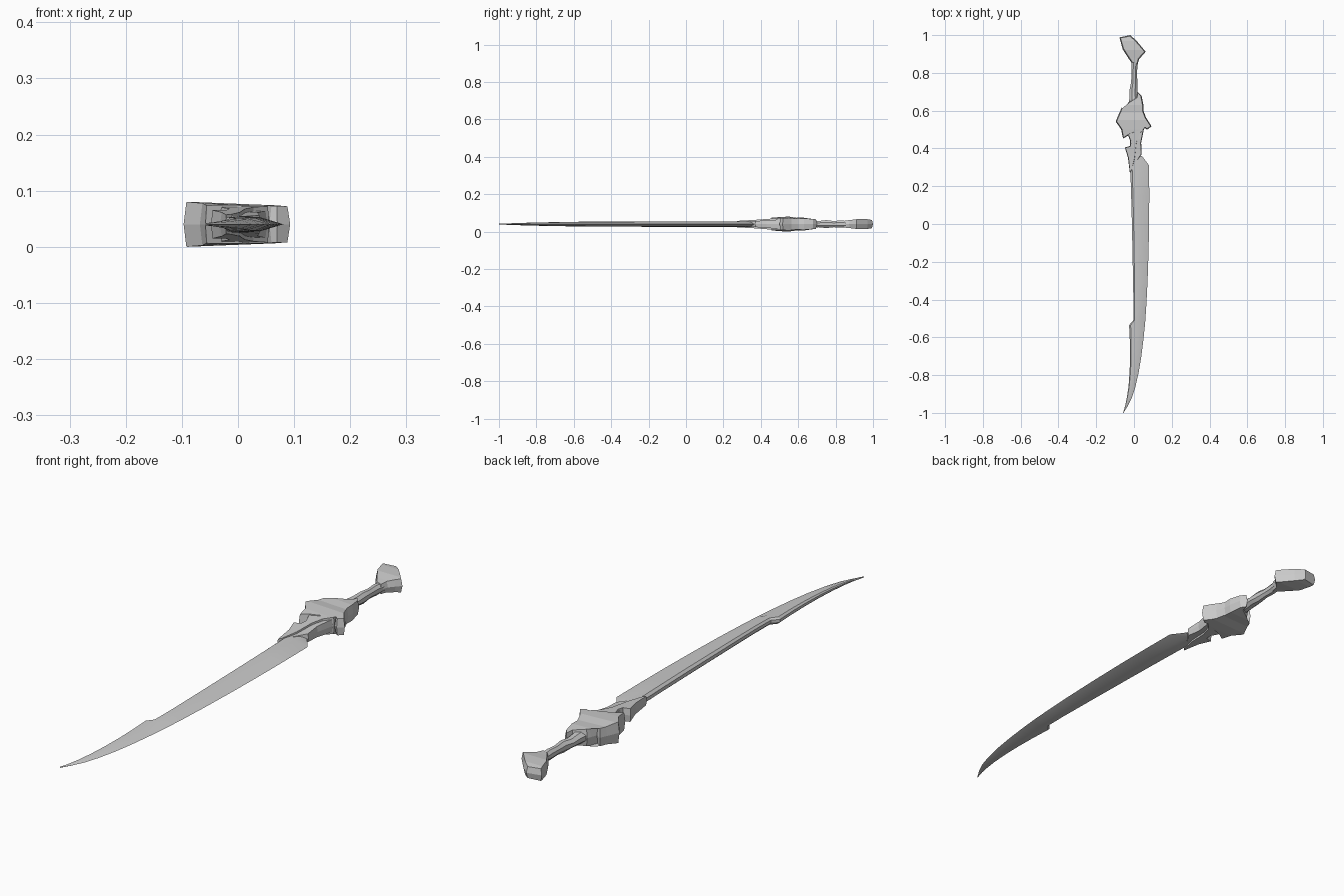
import bpy, bmesh, math
from mathutils import Vector

if "Cube" in bpy.data.objects:
    bpy.data.objects.remove(bpy.data.objects["Cube"])

ZC = 0.04  # mid-plane height of the whole sword


def finish(bm, name, smooth=None):
    bmesh.ops.recalc_face_normals(bm, faces=bm.faces[:])
    bmesh.ops.translate(bm, verts=bm.verts[:], vec=(0, 0, ZC))
    me = bpy.data.meshes.new(name)
    bm.to_mesh(me)
    bm.free()
    ob = bpy.data.objects.new(name, me)
    bpy.context.collection.objects.link(ob)
    if smooth:
        bpy.context.view_layer.objects.active = ob
        ob.select_set(True)
        bpy.ops.object.shade_smooth_by_angle(angle=math.radians(smooth))
        ob.select_set(False)
    return ob


def loft(name, stations, profile, smooth=None):
    """stations: (y, x_left, x_right, half_thickness); profile: (u 0..1, v -1..1)."""
    bm = bmesh.new()
    rings = [[bm.verts.new((xl + u * (xr - xl), y, v * t)) for u, v in profile]
             for y, xl, xr, t in stations]
    n = len(profile)
    for a, b in zip(rings, rings[1:]):
        for i in range(n):
            bm.faces.new((a[i], a[(i + 1) % n], b[(i + 1) % n], b[i]))
    bm.faces.new(rings[0])
    bm.faces.new(rings[-1])
    return finish(bm, name, smooth)


def interp(table, y):
    for (y0, h0), (y1, h1) in zip(table, table[1:]):
        if y <= y1:
            k = max(0, (y - y0) / (y1 - y0))
            return h0 + k * (h1 - h0)
    return table[-1][1]


def slab(name, outline, heights, inset=0.005, tilt=0.0):
    """Plate with a ridged rim; half thickness follows heights (y, h) and tilts with x."""
    pts = [Vector(p) for p in outline]
    n = len(pts)
    area = sum(pts[i - 1].cross(pts[i]) for i in range(n))
    inner = []
    for i, p in enumerate(pts):
        d = (p - pts[i - 1]).normalized() + (pts[(i + 1) % n] - p).normalized()
        d.normalize()
        inner.append(p + Vector((-d.y, d.x)) * math.copysign(inset, area))
    bm = bmesh.new()
    rings = [[bm.verts.new((p.x, p.y, z)) for p in loop]
             for loop, z in ((inner, -1), (pts, 0), (inner, 1))]
    for a, b in zip(rings, rings[1:]):
        for i in range(n):
            bm.faces.new((a[i - 1], a[i], b[i], b[i - 1]))
    caps = [bm.faces.new(rings[0]), bm.faces.new(rings[2])]
    bmesh.ops.triangulate(bm, faces=caps)
    for y, _ in heights[1:-1]:
        bmesh.ops.bisect_plane(bm, geom=bm.verts[:] + bm.edges[:] + bm.faces[:],
                               plane_co=(0, y, 0), plane_no=(0, 1, 0))
    for v in bm.verts:
        v.co.z *= interp(heights, v.co.y) - tilt * v.co.x
    return finish(bm, name)


# Single-edged curved blade with a stepped spine
blade_profile = [(0, -.45), (.1, -1), (.55, -.85), (1, 0), (.55, .85), (.1, 1), (0, .45)]
loft("blade", [
    (.36, -.02, .042, .014), (.31, -.02, .08, .015), (.15, -.015, .081, .015),
    (0, -.011, .08, .015), (-.15, -.008, .077, .0145), (-.3, -.005, .072, .014),
    (-.42, -.003, .066, .0135), (-.51, -.004, .06, .013), (-.535, -.026, .058, .013),
    (-.62, -.022, .049, .012), (-.7, -.021, .039, .0105), (-.78, -.023, .026, .009),
    (-.86, -.029, .008, .007), (-.92, -.038, -.011, .005), (-.96, -.046, -.031, .0035),
    (-1, -.058, -.056, .002)], blade_profile, smooth=18)

# Thick blade root
slab("blade_root", [(-.02, .28), (.015, .33), (.041, .37), (.038, .43), (.052, .5),
                    (.052, .55), (-.02, .55)],
     [(.28, .013), (.37, .016), (.45, .022), (.55, .026)], .003)

# Swept collar running down the spine side
slab("collar", [(-.022, .27), (-.032, .35), (-.048, .405), (-.022, .413), (-.018, .435),
                (-.035, .48), (-.02, .56), (.05, .56), (.056, .505), (.03, .475),
                (.015, .43), (.006, .35), (-.01, .285)],
     [(.27, .017), (.36, .022), (.44, .028), (.5, .032), (.56, .033)], .003)

# Winged guard with a hook on the edge side
slab("guard", [(-.03, .645), (-.045, .605), (-.065, .617), (-.077, .59), (-.097, .543),
               (-.068, .5), (-.058, .452), (-.025, .472), (.012, .487), (.008, .512),
               (.022, .53), (.045, .532), (.056, .508), (.07, .5), (.093, .517),
               (.063, .565), (.05, .6), (.05, .63), (.04, .68), (.02, .7), (.012, .672)],
     [(.45, .031), (.5, .035), (.55, .0365), (.59, .031), (.63, .0325), (.67, .029),
      (.7, .026)], .005, tilt=.04)

# Wavy faceted grip
octagon = [(.5 + .5 * math.cos(a), math.sin(a))
           for a in (math.pi * (2 * k + 1) / 8 for k in range(8))]
loft("grip", [(.63, -.03, .03, .025), (.68, -.025, .02, .022), (.71, -.025, .02, .018),
              (.75, -.017, .02, .023), (.79, -.014, .017, .018), (.83, -.014, .019, .021),
              (.865, -.016, .024, .017), (.9, -.025, .025, .018)], octagon, smooth=30)

# Beaked pommel
slab("pommel", [(-.077, .988), (-.02, 1), (.012, .972), (.062, .912), (.045, .893),
                (.027, .872), (.018, .842), (-.012, .852), (-.03, .878), (-.06, .925)],
     [(.84, .018), (.88, .022), (.92, .027), (.97, .026), (1, .021)], .006)
